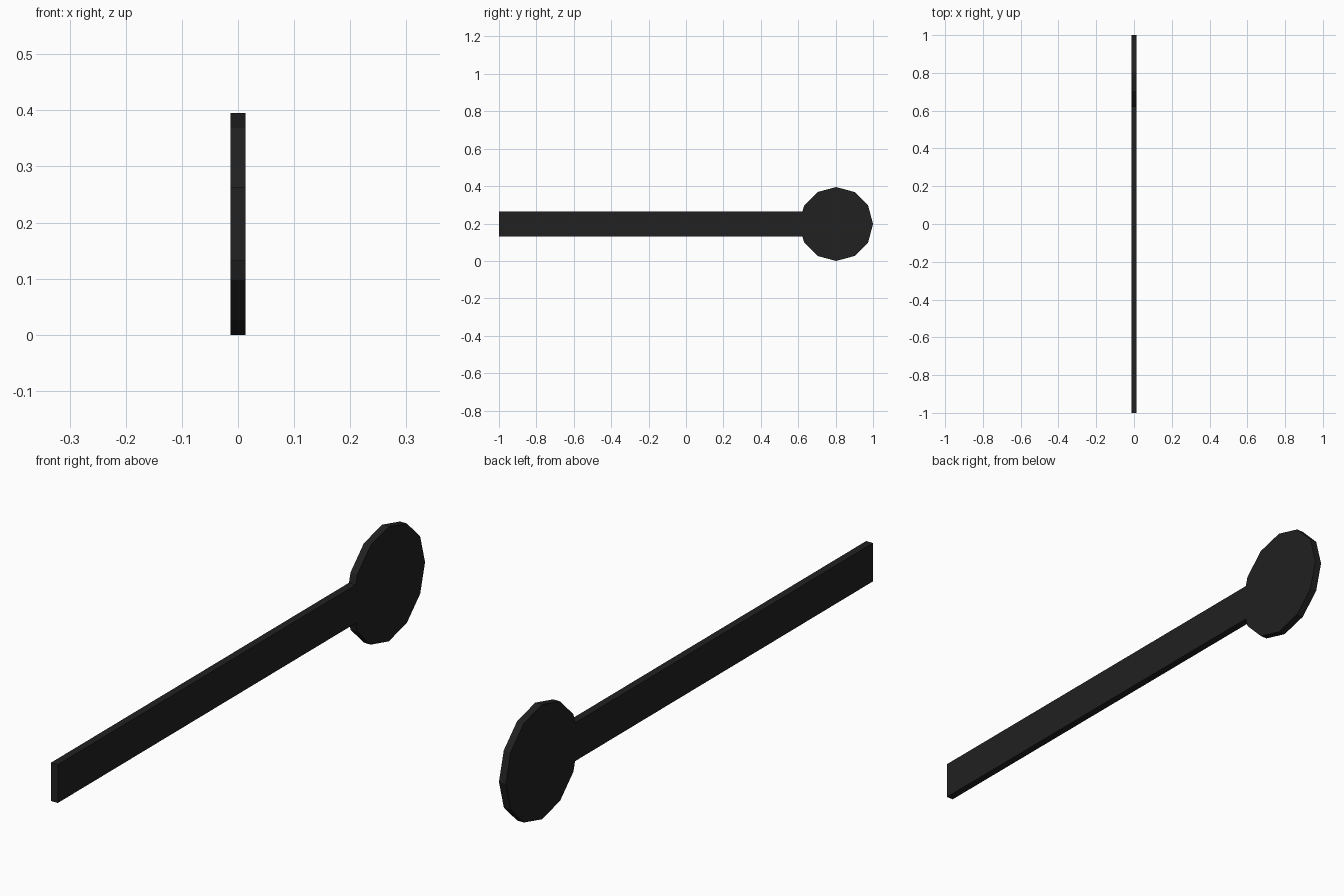
import bpy, bmesh
from math import sin, cos, pi

if "Cube" in bpy.data.objects:
    bpy.data.objects.remove(bpy.data.objects["Cube"])

R = 0.1975          # disc radius
CY, CZ = 1 - R, R   # disc centre
HALF_BAR = 0.066    # half height of the bar
HALF_T = 0.013      # half thickness

# Side outline: 12-sided disc without its innermost corner, flowing into the bar
disc = [(CY + R * cos(k * pi / 6), CZ + R * sin(k * pi / 6)) for k in range(-5, 6)]
side_y, side_z = disc[-1]
tip_y = CY - R
t = (side_z - CZ - HALF_BAR) / (side_z - CZ)
join_y = side_y + (tip_y - side_y) * t
outline = disc + [(join_y, CZ + HALF_BAR), (-1, CZ + HALF_BAR),
                  (-1, CZ - HALF_BAR), (join_y, CZ - HALF_BAR)]

# Extrude the outline across x
bm = bmesh.new()
face = bm.faces.new([bm.verts.new((-HALF_T, y, z)) for y, z in outline])
ext = bmesh.ops.extrude_face_region(bm, geom=[face])
verts = [g for g in ext["geom"] if isinstance(g, bmesh.types.BMVert)]
bmesh.ops.translate(bm, verts=verts, vec=(2 * HALF_T, 0, 0))
bmesh.ops.recalc_face_normals(bm, faces=bm.faces)
mesh = bpy.data.meshes.new("bar_with_disc_end")
bm.to_mesh(mesh)
bm.free()
obj = bpy.data.objects.new("bar_with_disc_end", mesh)
bpy.context.collection.objects.link(obj)

# Near-black finish
mat = bpy.data.materials.new("black")
mat.diffuse_color = (0.015, 0.015, 0.015, 1)
mat.use_nodes = True
mat.node_tree.nodes["Principled BSDF"].inputs["Base Color"].default_value = mat.diffuse_color
mesh.materials.append(mat)
